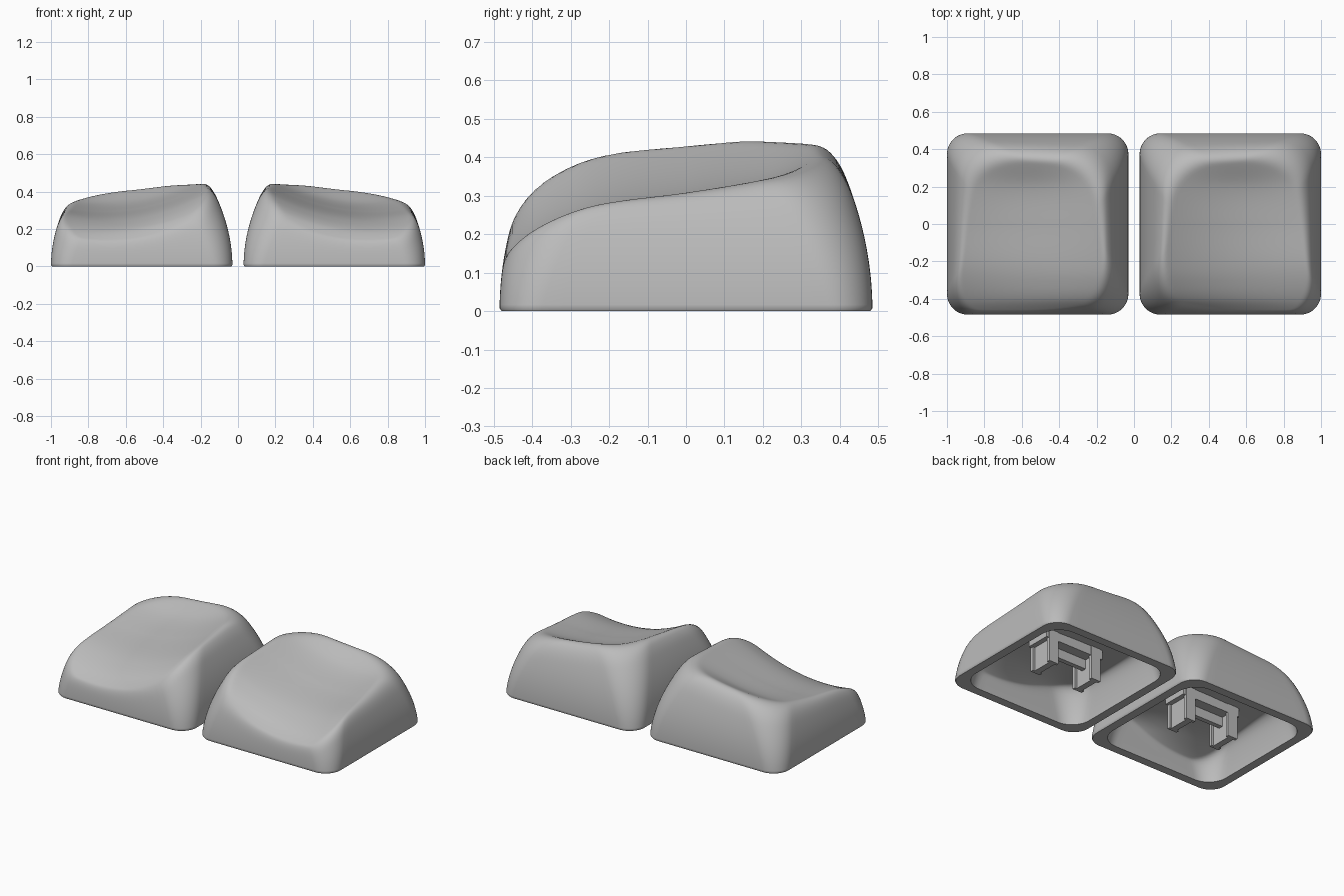
import bpy, bmesh, math
from mathutils import Vector

cube = bpy.data.objects.get("Cube")
if cube:
    bpy.data.objects.remove(cube, do_unlink=True)

grey = bpy.data.materials.new("matte_grey")
grey.use_nodes = True
COLOUR = (0.5, 0.5, 0.5, 1)
grey.diffuse_color = COLOUR
grey.node_tree.nodes["Principled BSDF"].inputs["Base Color"].default_value = COLOUR

HALF = 0.485          # half the cap's footprint
OFFSET = 0.515        # cap centre from the middle of the pair

# Ridge heights from front to back, on the tall inner and low outer side, and dish depth
Y_KEYS = [-0.485, -0.46, -0.4, -0.3, -0.2, 0.0, 0.2, 0.36, 0.485]
INNER = [0.21, 0.26, 0.33, 0.38, 0.405, 0.435, 0.463, 0.482, 0.49]
OUTER = [0.13, 0.165, 0.21, 0.255, 0.283, 0.313, 0.35, 0.385, 0.4]
SAG = [0.055, 0.06, 0.065, 0.068, 0.068, 0.066, 0.058, 0.015, 0.0]


def smooth_lookup(values, y):
    """Cubic interpolation of values over Y_KEYS."""
    y = max(Y_KEYS[0], min(Y_KEYS[-1], y))
    i = max(j for j in range(len(Y_KEYS) - 1) if Y_KEYS[j] <= y)

    def slope(j):
        a, b = max(j - 1, 0), min(j + 1, len(Y_KEYS) - 1)
        return (values[b] - values[a]) / (Y_KEYS[b] - Y_KEYS[a])
    h = Y_KEYS[i + 1] - Y_KEYS[i]
    t = (y - Y_KEYS[i]) / h
    a, b = values[i], values[i + 1]
    return (a + t * t * (3 - 2 * t) * (b - a)
            + h * t * (1 - t) * ((1 - t) * slope(i) - t * slope(i + 1)))


def soft_min(a, b, k):
    h = max(k - abs(a - b), 0) / k
    return min(a, b) - h * h * k / 4


def dish(x, y):
    """Height of the scooped top; x runs from inner (-) to outer (+)."""
    u = max(-1.05, min(1.05, (x - 0.03) / 0.375))
    low, high = smooth_lookup(OUTER, y), smooth_lookup(INNER, y)
    mix = (u + 1) / 2
    return high + (low - high) * mix - smooth_lookup(SAG, y) * (1 - u * u)


def ceiling(x, y):
    return soft_min(dish(x, y) - 0.07, 0.22, 0.05)


def outline(x0, x1, y0, y1, r, arc=12, side=14):
    """Points of a rounded rectangle."""
    pts = []
    corners = [(x1 - r, y1 - r), (x0 + r, y1 - r), (x0 + r, y0 + r), (x1 - r, y0 + r)]
    for q, (cx, cy) in enumerate(corners):
        for s in range(arc + 1):
            a = math.pi / 2 * (q + s / arc)
            pts.append(Vector((cx + r * math.cos(a), cy + r * math.sin(a))))
        nx, ny = corners[(q + 1) % 4]
        a = math.pi / 2 * (q + 1)
        end = Vector((nx + r * math.cos(a), ny + r * math.sin(a)))
        start = pts[-1].copy()
        pts += [start.lerp(end, s / side) for s in range(1, side)]
    return pts


def wall_ring(w, inset):
    """Outline of the leaning wall at height w."""
    e = HALF - inset
    return outline(-e + 0.62 * w * w, e - 0.72 * w * w,
                   -e + 0.6 * w * w, e - 0.57 * w * w, 0.11 + inset * 0.3 + 0.24 * w)


def shell_rings(inset, top, levels):
    """Rings of points up the wall and across the top to the centre."""
    rings = []
    for w in levels:
        pts = wall_ring(w, inset)
        # The rim is crisp at the front and softer towards the back
        rings.append([(p.x, p.y, soft_min(w, top(p.x, p.y), 0.09 + 0.1 * p.y) if w > 0.01 else w)
                      for p in pts])
    mid = sum(pts, Vector((0, 0))) / len(pts)
    for k in range(1, 15):
        row = [mid.lerp(p, 1 - k / 15) for p in pts]
        rings.append([(p.x, p.y, top(p.x, p.y)) for p in row])
    return rings, (mid.x, mid.y, top(mid.x, mid.y))


def finish(bm, name, smooth):
    bmesh.ops.recalc_face_normals(bm, faces=bm.faces)
    mesh = bpy.data.meshes.new(name)
    bm.to_mesh(mesh)
    bm.free()
    mesh.materials.append(grey)
    obj = bpy.data.objects.new(name, mesh)
    bpy.context.collection.objects.link(obj)
    if smooth:
        bpy.ops.object.select_all(action='DESELECT')
        obj.select_set(True)
        bpy.context.view_layer.objects.active = obj
        bpy.ops.object.shade_smooth_by_angle(angle=math.radians(40))


def make_cap(name, side):
    """Hollow cap: outer skin and cavity joined by the flat bottom lip."""
    lip = [(p.x, p.y, 0) for p in outline(*([-HALF + 0.005, HALF - 0.005] * 2), 0.106)]
    outer, outer_mid = shell_rings(0, dish, [0.008] + [0.57 * i / 34 for i in range(1, 35)])
    inner, inner_mid = shell_rings(0.06, ceiling, [0.0] + [0.4 * i / 16 for i in range(1, 17)])
    bm = bmesh.new()

    def add(p):
        return bm.verts.new((side * (p[0] + OFFSET), p[1], p[2]))
    rows = [[add(p) for p in ring] for ring in inner[::-1] + [lip] + outer]
    n = len(lip)
    for a, b in zip(rows, rows[1:]):
        for i in range(n):
            j = (i + 1) % n
            bm.faces.new((a[i], a[j], b[j], b[i]))
    for row, mid in ((rows[0], inner_mid), (rows[-1], outer_mid)):
        centre = add(mid)
        for i in range(n):
            bm.faces.new((row[i], row[(i + 1) % n], centre))
    finish(bm, name, True)


def make_stem(name, side):
    """Mounting stem: base block, two I-section prongs and a bridge."""
    bm = bmesh.new()

    def box(x, y, z0, z1, w, d):
        verts = bmesh.ops.create_cube(bm, size=1)["verts"]
        for v in verts:
            v.co = (side * OFFSET + x + v.co.x * w, y + v.co.y * d,
                    (z0 + z1) / 2 + v.co.z * (z1 - z0))
    box(0, 0, 0.16, 0.235, 0.42, 0.16)
    box(0, 0, 0.1, 0.235, 0.3, 0.03)
    for s in (-1, 1):
        box(s * 0.158, 0, 0.005, 0.235, 0.04, 0.15)
        for e in (-1, 1):
            box(s * 0.158, e * 0.074, 0.005, 0.235, 0.068, 0.02)
    finish(bm, name, False)


for label, side in (("left", 1), ("right", -1)):
    make_cap(label + "_key_cap", side)
    make_stem(label + "_key_stem", side)
